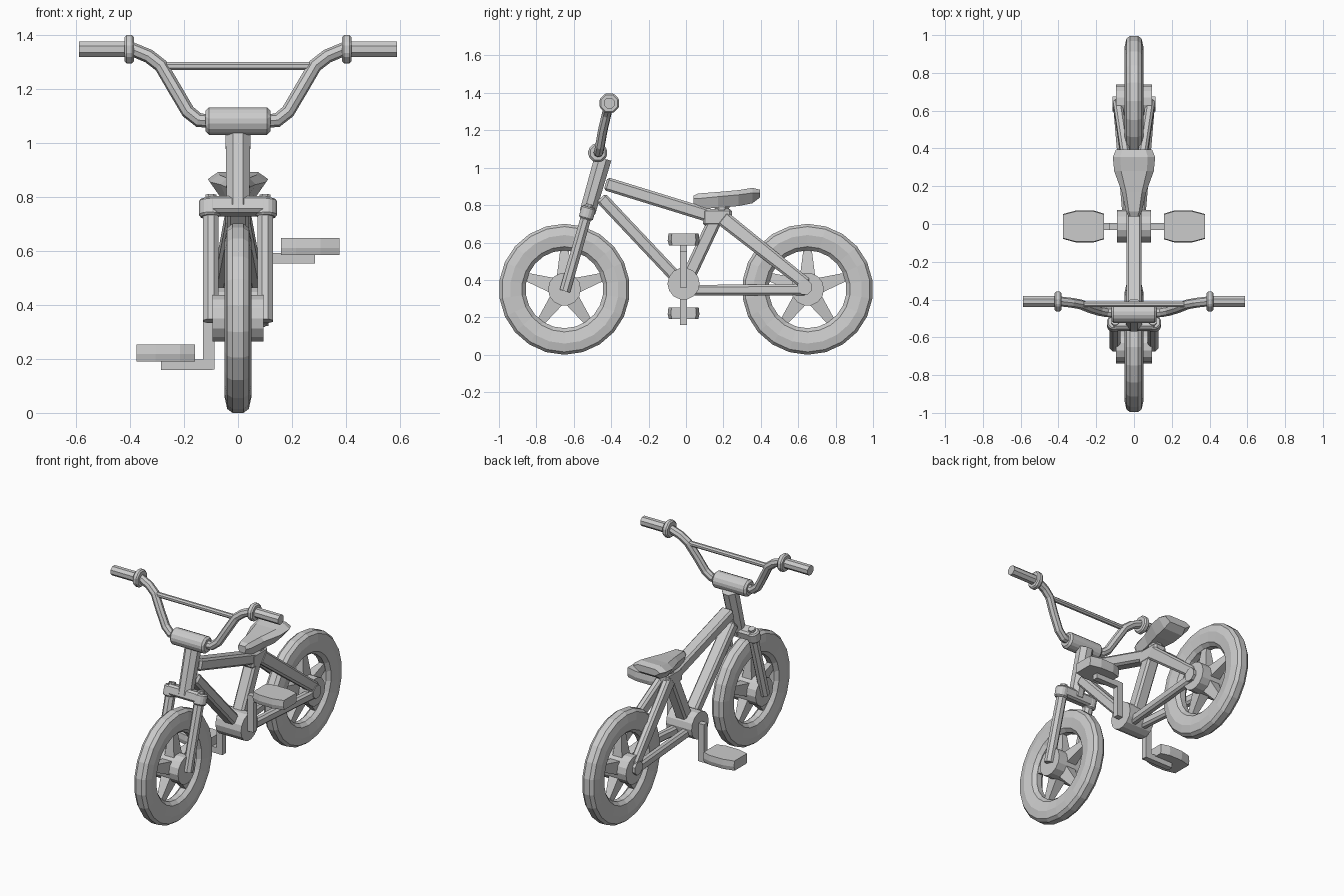
import bpy, bmesh, math
from mathutils import Vector, Matrix

if "Cube" in bpy.data.objects:
    bpy.data.objects.remove(bpy.data.objects["Cube"])


def make(name, bm, bevel=0):
    bmesh.ops.recalc_face_normals(bm, faces=bm.faces)
    me = bpy.data.meshes.new(name)
    bm.to_mesh(me)
    bm.free()
    ob = bpy.data.objects.new(name, me)
    bpy.context.collection.objects.link(ob)
    if bevel:
        m = ob.modifiers.new("bevel", 'BEVEL')
        m.width, m.segments = bevel, 1
    return ob


def loft(name, rings, bevel=0, closed=False):
    """Skin equal-length rings of points, capped unless closed."""
    bm = bmesh.new()
    vs = [[bm.verts.new(p) for p in r] for r in rings]
    n = len(rings[0])
    for i in range(len(vs) if closed else len(vs) - 1):
        a, b = vs[i], vs[(i + 1) % len(vs)]
        for j in range(n):
            k = (j + 1) % n
            bm.faces.new((a[j], a[k], b[k], b[j]))
    if not closed:
        bm.faces.new(vs[0])
        bm.faces.new(vs[-1])
    return make(name, bm, bevel)


def rod(name, a, b, r1, r2=None, sides=8, bevel=0):
    a, b = Vector(a), Vector(b)
    d = b - a
    bm = bmesh.new()
    mat = (Matrix.Translation((a + b) / 2) @ d.to_track_quat('Z', 'Y').to_matrix().to_4x4()
           @ Matrix.Rotation(math.pi / sides, 4, 'Z'))
    bmesh.ops.create_cone(bm, cap_ends=True, segments=sides, radius1=r1,
                          radius2=r2 or r1, depth=d.length, matrix=mat)
    return make(name, bm, bevel)


def box(name, c, size, rx=0, bevel=0):
    bm = bmesh.new()
    bmesh.ops.create_cube(bm, size=1, matrix=Matrix.Translation(c)
                          @ Matrix.Rotation(rx, 4, 'X') @ Matrix.Diagonal((*size, 1)))
    return make(name, bm, bevel)


def beam(name, a, b, w, h1, h2=None):
    """Flat-sided frame bar, w and h are half sizes."""
    a, b = Vector(a), Vector(b)
    n = Vector((0, a.z - b.z, b.y - a.y)).normalized()
    x = Vector((w, 0, 0))
    loft(name, [[p + x + n * h, p - x + n * h, p - x - n * h, p + x - n * h]
                for p, h in ((a, h1), (b, h2 or h1))], 0.012)


# wheels: lathed tyre, hub and five tapered spokes
PROFILE = [(.35, -.02), (.35, .02), (.335, .04), (.29, .05), (.228, .04),
           (.208, .018), (.208, -.018), (.228, -.04), (.29, -.05), (.335, -.04)]
for label, wy in (("front", -.65), ("rear", .65)):
    c = Vector((0, wy, .35))
    loft(label + "_tyre", [[c + Vector((x, r * math.sin(t), r * math.cos(t))) for r, x in PROFILE]
                           for t in (2 * math.pi * i / 22 for i in range(22))], closed=True)
    rod(label + "_hub", c - Vector((.095, 0, 0)), c + Vector((.095, 0, 0)), .088, sides=14)
    for i in range(5):
        t = 2 * math.pi * i / 5
        d = Vector((0, math.sin(t), math.cos(t)))
        s = Vector((0, d.z, -d.y))
        loft(f"{label}_spoke_{i}", [[c + d * r + s * w + Vector((h, 0, 0)), c + d * r - s * w + Vector((h, 0, 0)),
                                     c + d * r - s * w - Vector((h, 0, 0)), c + d * r + s * w - Vector((h, 0, 0))]
                                    for r, w, h in ((.06, .042, .035), (.215, .022, .015))])

# steering axis
TILT = math.atan(.287)


def steer(z, x=0):
    return Vector((x, -.527 + (z - .76) * .287, z))


rod("head_tube", steer(.76), steer(1.05), .046, .05)
box("fork_crown", steer(.765), (.23, .075, .065), -TILT, .012)
for s, side in ((1, "right"), (-1, "left")):
    rod(side + "_fork_leg", steer(.34, s * .1), steer(.76, s * .1), .031)
    rod(side + "_fork_collar", steer(.725, s * .105), steer(.79, s * .105), .042, bevel=.008)
    rod(side + "_fork_cap", steer(.785, s * .1), steer(.805, s * .1), .022)

# handlebar with pad, crossbar, flanges and grips
half = [(.1, -.47, 1.08), (.145, -.467, 1.083), (.185, -.46, 1.115), (.235, -.445, 1.2),
        (.285, -.425, 1.285), (.33, -.417, 1.32), (.39, -.41, 1.345), (.43, -.41, 1.345)]
path = [(-x, y, z) for x, y, z in reversed(half)] + half
cu = bpy.data.curves.new("handlebar", 'CURVE')
cu.dimensions = '3D'
cu.bevel_depth, cu.bevel_resolution, cu.use_fill_caps = .026, 2, True
sp = cu.splines.new('POLY')
sp.points.add(len(path) - 1)
for p, co in zip(sp.points, path):
    p.co = (*co, 1)
sp.use_smooth = False
bar = bpy.data.objects.new("handlebar", cu)
bpy.context.collection.objects.link(bar)
rod("stem_pad", (-.12, -.472, 1.08), (.12, -.472, 1.08), .055, bevel=.012)
rod("crossbar", (-.28, -.425, 1.283), (.28, -.425, 1.283), .016)
for s, side in ((1, "right"), (-1, "left")):
    rod(side + "_grip_flange", (s * .385, -.41, 1.345), (s * .42, -.41, 1.345), .057, bevel=.008)
    rod(side + "_grip", (s * .41, -.41, 1.345), (s * .588, -.41, 1.345), .031)

# frame
beam("top_tube", (0, -.43, .915), (0, .17, .73), .04, .036)
beam("down_tube", (0, -.455, .84), (0, -.04, .40), .04, .033)
beam("seat_tube", (0, .17, .75), (0, 0, .39), .04, .037)
beam("seat_block", (0, .09, .735), (0, .245, .735), .042, .045)
for s, side in ((1, "right"), (-1, "left")):
    beam(side + "_seat_stay", (s * .02, .19, .735), (s * .088, .645, .375), .024, .042, .034)
    beam(side + "_chain_stay", (s * .035, .02, .345), (s * .088, .645, .348), .024, .028, .03)
    rod(side + "_rear_axle_plate", (s * .064, .635, .36), (s * .113, .635, .36), .042)

# seat: rounded sections from nose to tail (y, half width, bottom, edge, top)
rings = []
for y, w, b, e, t in ((.04, .03, .805, .835, .85), (.065, .042, .78, .835, .862), (.17, .065, .785, .845, .87),
                      (.28, .105, .795, .855, .88), (.355, .112, .81, .865, .892), (.395, .095, .84, .865, .882)):
    rings.append([(-w * .6, y, b), (w * .6, y, b), (w, y, e), (w * .65, y, t),
                  (-w * .65, y, t), (-w, y, e)])
loft("seat", rings)
rod("seat_post", (0, .18, .74), (0, .2, .81), .04)

# cranks and pedals
CY = -.013
rod("crank_hub", (-.09, CY, .38), (.09, CY, .38), .086, sides=14)
for s, side in ((1, "right"), (-1, "left")):
    end = .572 if s > 0 else .178
    z0, z1 = (.36, .59) if s > 0 else (.16, .40)
    box(side + "_crank_arm", (s * .108, CY, (z0 + z1) / 2), (.042, .036, z1 - z0))
    box(side + "_pedal_axle", (s * .19, CY, end), (.19, .036, .038))
    zc = end + .044
    rings = [[(s * x, CY + k * f, zc + dz) for x, k in ((.16, .068), (.215, .085), (.305, .085), (.375, .066),
                                                        (.375, -.066), (.305, -.085), (.215, -.085), (.16, -.068))]
             for dz, f in ((-.031, .92), (-.005, 1), (.031, .95))]
    loft(side + "_pedal", rings)
